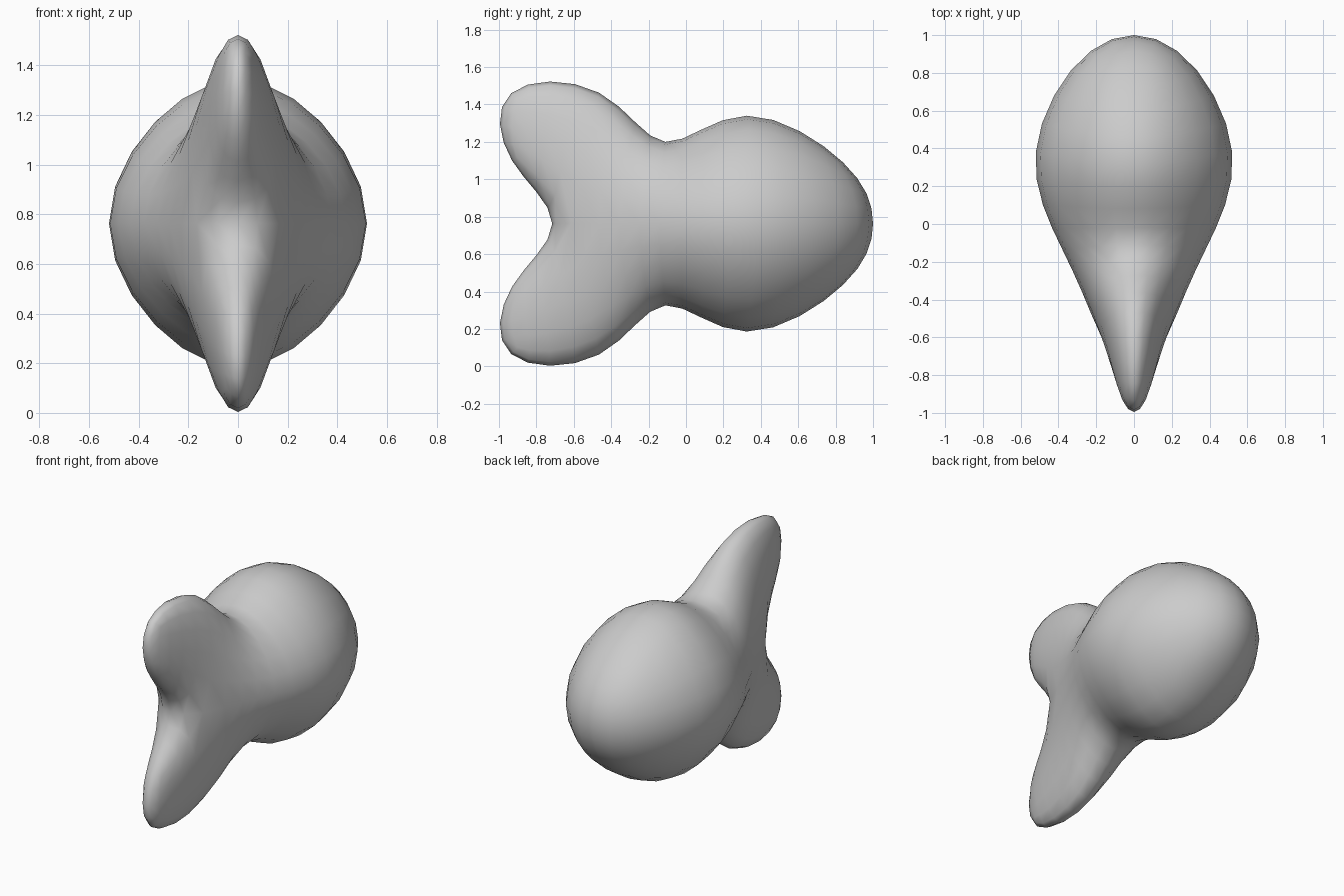
import bpy, bmesh

if "Cube" in bpy.data.objects:
    bpy.data.objects.remove(bpy.data.objects["Cube"])

MID = 0.763  # height of the fish's centre line

# name: (half width of cage, y and z (from the centre line) the smooth surface passes through)
POINTS = {
    "nose":       (0.28, 1.00, 0.0),
    "belly_side": (0.816, 0.38, 0.0),
    "neck_side":  (0.45, -0.14, 0.0),
    "fork":       (0.22, -0.715, 0.0),
    "brow":       (0.19, 0.84, 0.327),
    "back":       (0.25, 0.325, 0.577),
    "neck":       (0.18, -0.11, 0.437),
    "fin_root":   (0.14, -0.465, 0.70),
    "fin_tip":    (0.06, -0.935, 0.697),
    "fin_rear":   (0.08, -0.93, 0.337),
}
names = list(POINTS)

# Cage vertices: upper/lower copies of the off-centre points, then mirror in x
half = [(n, 1) for n in names] + [(n, -1) for n in names[4:]]
H = len(half)


def idx(name, s):
    return half.index((name, s if POINTS[name][2] else 1))


faces = []
for s in (1, -1):
    # side panels
    for quad in (("nose", "brow", "back", "belly_side"),
                 ("belly_side", "back", "neck", "neck_side"),
                 ("neck_side", "neck", "fin_root", "fork"),
                 ("fork", "fin_root", "fin_tip", "fin_rear")):
        q = [idx(n, s) for n in quad]
        faces += [q, [i + H for i in q]]
    # rim strip joining left and right
    rim = ["nose", "brow", "back", "neck", "fin_root", "fin_tip", "fin_rear", "fork"]
    for a, b in zip(rim, rim[1:]):
        i, j = idx(a, s), idx(b, s)
        faces.append([i, j, j + H, i + H])

verts = []
for sx in (1, -1):
    for n, s in half:
        w, y, z = POINTS[n]
        verts.append((sx * w, y, s * z))

mesh = bpy.data.meshes.new("fish_body")
mesh.from_pydata(verts, [], faces)
bm = bmesh.new()
bm.from_mesh(mesh)
bmesh.ops.recalc_face_normals(bm, faces=bm.faces)
bm.to_mesh(mesh)
bm.free()
mesh.polygons.foreach_set("use_smooth", [True] * len(mesh.polygons))

fish = bpy.data.objects.new("fish_body", mesh)
bpy.context.collection.objects.link(fish)
fish.location.z = MID
sub = fish.modifiers.new("smooth", "SUBSURF")
sub.levels = sub.render_levels = 2

# Relax the cage until the smoothed surface meets the outline points
edge_of = {tuple(sorted(e.vertices)): e.index for e in mesh.edges}
for step in range(60):
    mesh.update()
    fish.update_tag()
    bpy.context.view_layer.update()
    smooth = fish.evaluated_get(bpy.context.evaluated_depsgraph_get()).data
    moves = {}
    for n in names:
        i = idx(n, 1)
        e = edge_of.get((i, i + H))
        probe = i if e is None else len(verts) + 3 * e + 1
        p = smooth.vertices[probe].co
        _, y, z = POINTS[n]
        moves[n] = (y - p.y, (z - p.z) if z else 0.0)
    for k in range(2 * H):
        n, s = half[k % H]
        mesh.vertices[k].co.y += moves[n][0]
        mesh.vertices[k].co.z += s * moves[n][1]
mesh.update()
